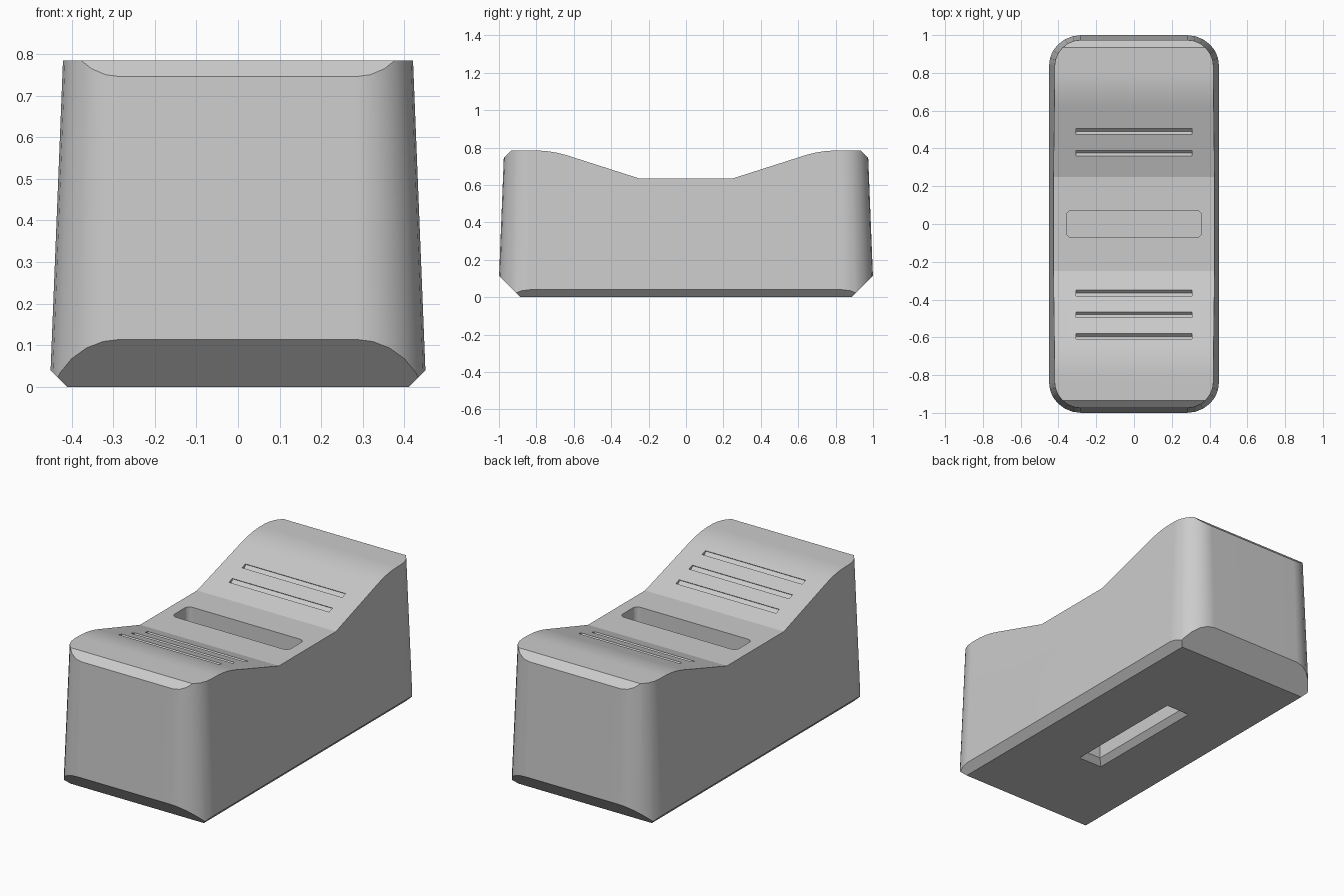
import bpy, bmesh, math
from mathutils import Vector

if "Cube" in bpy.data.objects:
    bpy.data.objects.remove(bpy.data.objects["Cube"])

grey = bpy.data.materials.new("plain_grey")
grey.use_nodes = True
colour = (0.6, 0.6, 0.6, 1)
grey.diffuse_color = colour
grey.node_tree.nodes["Principled BSDF"].inputs["Base Color"].default_value = colour


def loft(name, rings):
    """Closed solid through rings that have equal point counts."""
    bm = bmesh.new()
    loops = [[bm.verts.new(p) for p in ring] for ring in rings]
    n = len(loops[0])
    for a, b in zip(loops, loops[1:]):
        for i in range(n):
            j = (i + 1) % n
            bm.faces.new((a[i], a[j], b[j], b[i]))
    bm.faces.new(loops[0])
    bm.faces.new(loops[-1])
    bmesh.ops.recalc_face_normals(bm, faces=bm.faces)
    mesh = bpy.data.meshes.new(name)
    bm.to_mesh(mesh)
    bm.free()
    mesh.materials.append(grey)
    obj = bpy.data.objects.new(name, mesh)
    bpy.context.collection.objects.link(obj)
    return obj


def rounded(hx, hy, r, z, steps=6):
    """Rounded rectangle ring at height z."""
    ring = []
    for k, (sx, sy) in enumerate([(1, 1), (-1, 1), (-1, -1), (1, -1)]):
        for i in range(steps + 1):
            a = (k + i / steps) * math.pi / 2
            ring.append((sx * (hx - r) + r * math.cos(a), sy * (hy - r) + r * math.sin(a), z))
    return ring


def rect(hx, hy, z):
    return [(hx, hy, z), (-hx, hy, z), (-hx, -hy, z), (hx, -hy, z)]


def side_prism(name, points, hx):
    return loft(name, [[(x, y, z) for y, z in points] for x in (-hx, hx)])


def combine(body, tool, operation):
    mod = body.modifiers.new(operation.title(), "BOOLEAN")
    mod.operation, mod.solver, mod.object = operation, "EXACT", tool
    bpy.context.view_layer.objects.active = body
    bpy.ops.object.modifier_apply(modifier=mod.name)
    bpy.data.objects.remove(tool)


# Drafted block with rounded corners
TOP, LOW, DRAFT = 0.784, 0.635, 0.04
body = loft("stand_body", [rounded(0.452 - DRAFT * z, 1.004 - DRAFT * z, 0.17 - DRAFT * z, z)
                           for z in (-0.1, 0.9)])

# Side profile: end chamfers, eased shoulders and the dipped saddle
shoulder = []
start, corner = Vector((0.80, TOP)), Vector((0.715, TOP))
end = corner.lerp(Vector((0.25, LOW)), 0.19)
for i in range(6):
    t = i / 5
    shoulder.append(tuple(start.lerp(corner, t).lerp(corner.lerp(end, t), t)))
half = [(0.885, 0), (1.0, 0.115), (1.0, 0.72), (0.935, TOP)] + shoulder + [(0.25, LOW)]
profile = half + [(-y, z) for y, z in reversed(half)]
combine(body, side_prism("side_profile", profile, 0.6), "INTERSECT")

# Small chamfers along the bottom of the long sides
section = [(0.41, 0), (0.51, 0.1), (0.51, 1), (-0.51, 1), (-0.51, 0.1), (-0.41, 0)]
combine(body, loft("front_section", [[(x, y, z) for x, z in section] for y in (-1.2, 1.2)]),
        "INTERSECT")

# V grooves across both slopes
for y in (0.49, 0.375, -0.365, -0.48, -0.595):
    z = LOW + (abs(y) - 0.25) * (TOP - LOW) / (0.715 - 0.25)
    s = 0.02
    diamond = [(y - s, z), (y, z - s), (y + s, z), (y, z + s)]
    combine(body, side_prism("groove_cutter", diamond, 0.308), "DIFFERENCE")

# Rounded pocket in the saddle
combine(body, loft("pocket_cutter", [rounded(0.358, 0.072, 0.03, z, 5) for z in (0.45, 0.75)]),
        "DIFFERENCE")

# Lengthwise slot with a chamfered mouth underneath
mouth = 0.03
combine(body, loft("slot_cutter", [rect(0.073 + mouth, 0.36 + mouth, -mouth), rect(0.073 - mouth, 0.36 - mouth, mouth),
                                   rect(0.073 - mouth, 0.36 - mouth, 0.25)]), "DIFFERENCE")

# Smooth corners and shoulders, crisp creases
bpy.ops.object.select_all(action="DESELECT")
body.select_set(True)
bpy.context.view_layer.objects.active = body
bpy.ops.object.shade_smooth_by_angle(angle=math.radians(16.5))
weighted = body.modifiers.new("Even shading", "WEIGHTED_NORMAL")
weighted.keep_sharp = True
